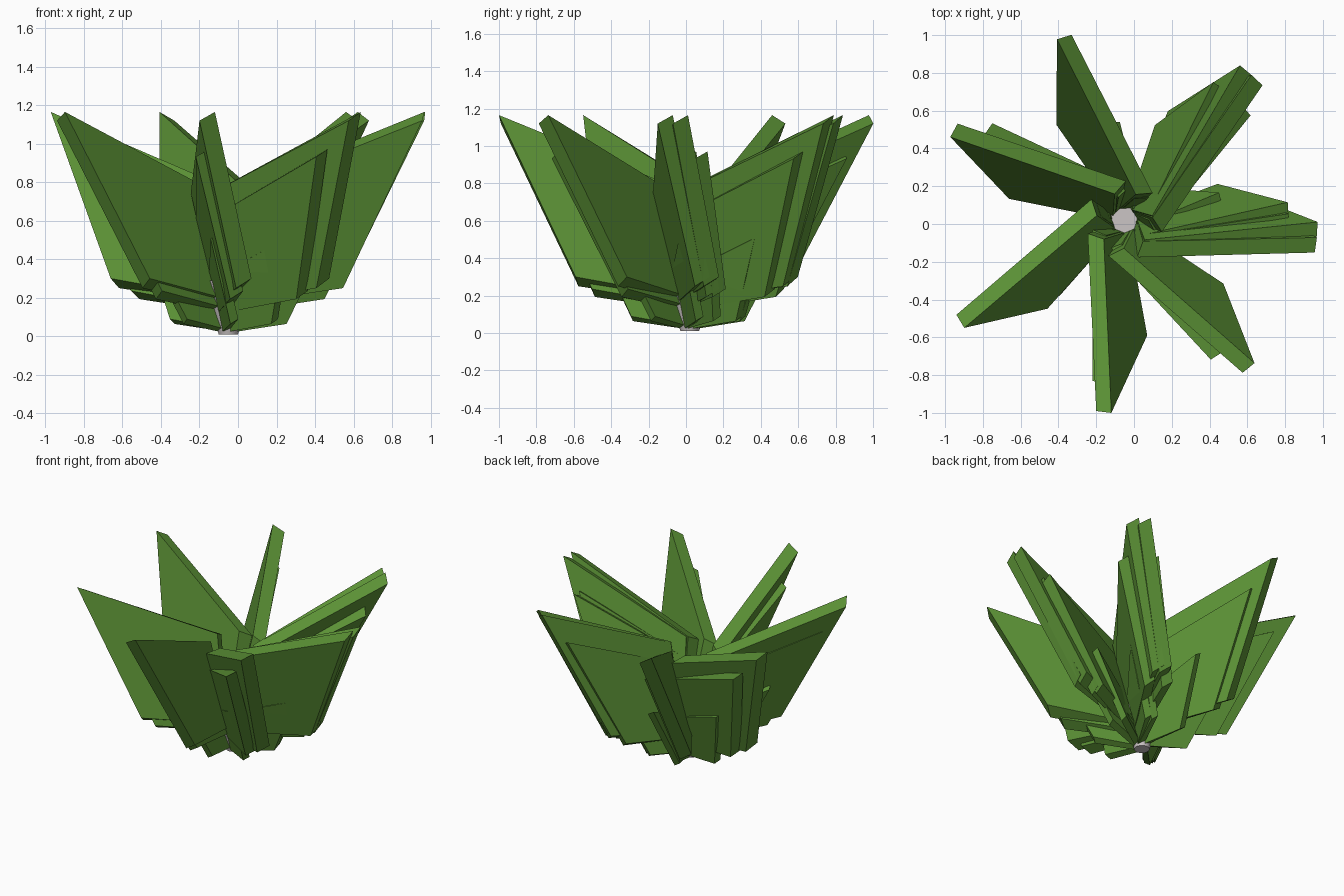
import bpy, bmesh, math
from mathutils import Vector, Matrix

if "Cube" in bpy.data.objects:
    bpy.data.objects.remove(bpy.data.objects["Cube"])

CX, CY, BASE = -0.05, 0.02, -0.13   # hub of the rosette


def material(name, rgb):
    m = bpy.data.materials.new(name)
    m.diffuse_color = (*rgb, 1)
    m.use_nodes = True
    m.node_tree.nodes["Principled BSDF"].inputs["Base Color"].default_value = m.diffuse_color
    return m


green = material("leaf green", (0.105, 0.285, 0.036))
pale = material("pale grey", (0.60, 0.56, 0.56))

# Leaf slab: (outward, sideways, up) corners of its two leaning faces
UPPER = [(1.02, -0.07, 1.165), (0.10, -0.11, 0.79), (0.06, 0.02, 0.20), (0.61, 0.12, 0.30)]
LOWER = [(1.01, -0.15, 1.12), (0.07, -0.195, 0.745), (0.03, -0.065, 0.165), (0.595, 0.04, 0.25)]


def leaf(name, angle, scale):
    """One slab leaf whose tip points at the given angle in degrees."""
    rot = Matrix.Rotation(math.radians(angle + 6.2), 3, 'Z')
    bm = bmesh.new()
    rings = []
    for side in (UPPER, LOWER):
        ring = []
        for u, t, z in side:
            p = rot @ Vector((u * scale, t * scale, 0))
            ring.append(bm.verts.new((p.x + CX, p.y + CY, BASE + (z - BASE) * scale)))
        rings.append(ring)
    a, b = rings
    bm.faces.new(a)
    bm.faces.new(b[::-1])
    for i in range(4):
        j = (i + 1) % 4
        bm.faces.new((a[i], b[i], b[j], a[j]))
    bmesh.ops.recalc_face_normals(bm, faces=bm.faces)
    me = bpy.data.meshes.new(name)
    bm.to_mesh(me)
    bm.free()
    me.materials.append(green)
    bpy.context.collection.objects.link(bpy.data.objects.new(name, me))


# Three nested whorls of leaves
whorls = {
    "large_leaf": (1.0, (108.2, 51, 46.6, -2.8, -7.4, -50, -96.2, -148.4, 152.2)),
    "medium_leaf": (0.85, (107, 55, 42, 4, 0, -56, -99, -148, 146)),
    "small_leaf": (0.51, (95, 52, 44, 14, -4, -53, -98, -150, 146)),
}
for name, (scale, angles) in whorls.items():
    for a in angles:
        leaf(name, a, scale)

# Pale core flaring upwards between the leaves
bpy.ops.mesh.primitive_cone_add(vertices=24, radius1=0.05, radius2=0.13, depth=0.28,
                                location=(CX, CY, 0.15))
core = bpy.context.object
core.name = "core"
core.data.materials.append(pale)
bpy.ops.object.shade_smooth_by_angle()
